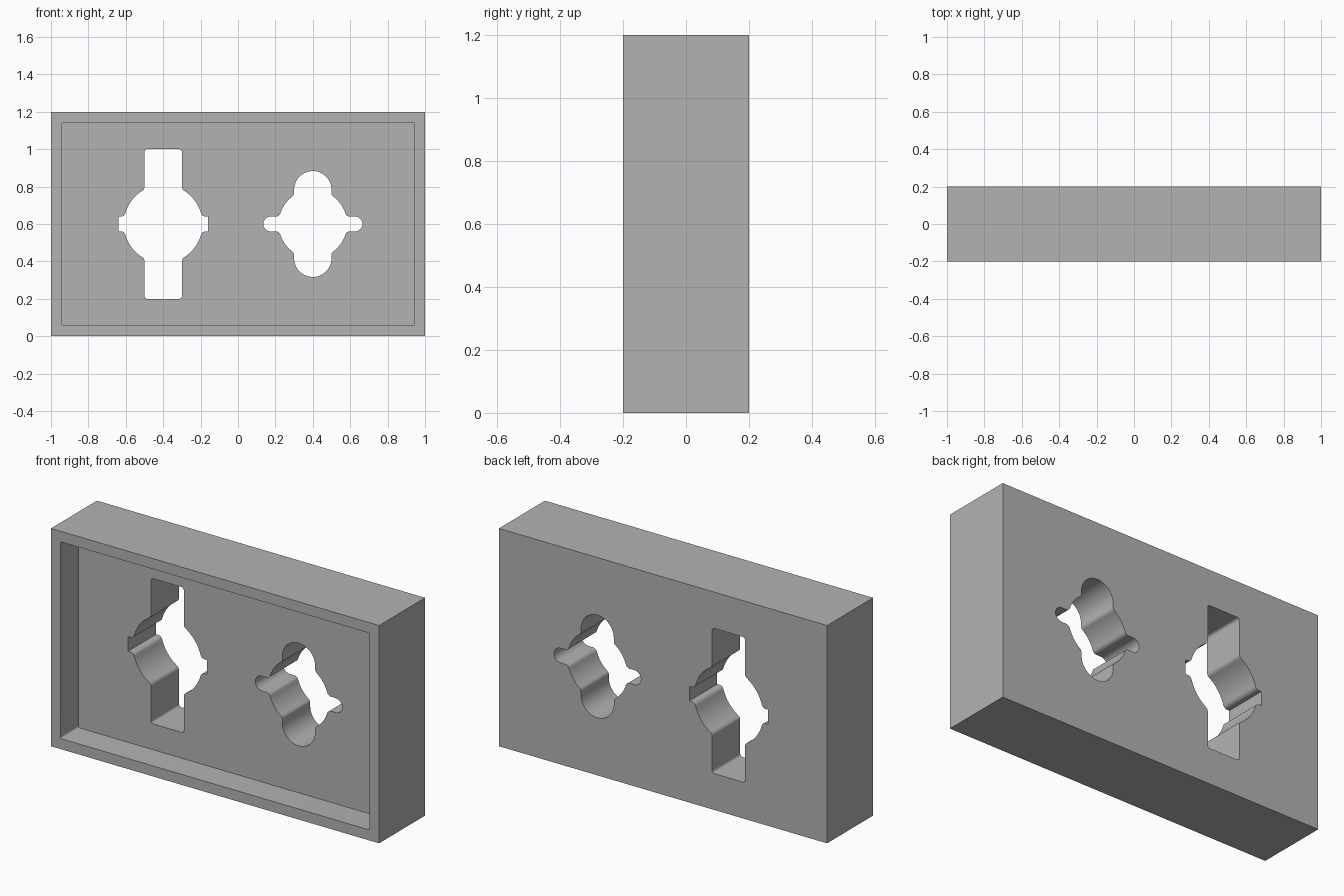
import bpy
import bmesh
from math import pi, sqrt, cos, sin, atan2, hypot

if "Cube" in bpy.data.objects:
    bpy.data.objects.remove(bpy.data.objects["Cube"], do_unlink=True)

grey = bpy.data.materials.new("plain grey")
grey.use_nodes = True
colour = (0.45, 0.45, 0.45, 1)
grey.diffuse_color = colour
grey.node_tree.nodes["Principled BSDF"].inputs["Base Color"].default_value = colour


def arc(cx, cz, r, start, end, steps=8):
    return [(cx + r * cos(start + (end - start) * i / steps),
             cz + r * sin(start + (end - start) * i / steps)) for i in range(steps + 1)]


def mirrored_loop(quarter):
    """Mirror a quarter outline, running from +x to +z, into a closed loop."""
    half = quarter + [(-x, z) for x, z in reversed(quarter)]
    loop = []
    for p in half + [(-x, -z) for x, z in half]:
        if not loop or hypot(p[0] - loop[-1][0], p[1] - loop[-1][1]) > 1e-4:
            loop.append(p)
    if hypot(loop[0][0] - loop[-1][0], loop[0][1] - loop[-1][1]) < 1e-4:
        loop.pop()
    return loop


def rounded_rectangle(w, h, r):
    return mirrored_loop(arc(w - r, h - r, r, 0, pi / 2, 4))


def cross_hole(r, side, side_w, side_r, tall, tall_w, tall_r, fillet=0.025):
    """Round hole with two pairs of arms, blended by fillets."""
    d = r + fillet
    ax, az = sqrt(d * d - (side_w + fillet) ** 2), side_w + fillet
    bx, bz = tall_w + fillet, sqrt(d * d - (tall_w + fillet) ** 2)
    a, b = atan2(az, ax), atan2(bz, bx)
    quarter = arc(side - side_r, side_w - side_r, side_r, 0, pi / 2)
    quarter += arc(ax, az, fillet, -pi / 2, a - pi)
    quarter += arc(0, 0, r, a, b, 12)
    quarter += arc(bx, bz, fillet, b - pi, -pi)
    quarter += arc(tall_w - tall_r, tall - tall_r, tall_r, 0, pi / 2, 12)
    return mirrored_loop(quarter)


def prism(name, outline, x, y0, y1):
    """Extrude an outline, centred on (x, 0.6), from y0 to y1."""
    bm = bmesh.new()
    face = bm.faces.new([bm.verts.new((x + px, y0, 0.6 + pz)) for px, pz in outline])
    moved = bmesh.ops.extrude_face_region(bm, geom=[face])["geom"]
    bmesh.ops.translate(bm, vec=(0, y1 - y0, 0),
                        verts=[v for v in moved if isinstance(v, bmesh.types.BMVert)])
    bmesh.ops.recalc_face_normals(bm, faces=bm.faces)
    mesh = bpy.data.meshes.new(name)
    bm.to_mesh(mesh)
    bm.free()
    mesh.materials.append(grey)
    obj = bpy.data.objects.new(name, mesh)
    bpy.context.collection.objects.link(obj)
    return obj


# Solid block
block = prism("recessed_block", [(1, -0.6), (1, 0.6), (-1, 0.6), (-1, -0.6)], 0, -0.2, 0.2)

# Front recess and the two shaped through holes
cutters = [
    prism("recess_cutter", rounded_rectangle(0.943, 0.542, 0.01), 0, -0.3, -0.043),
    prism("slotted_hole_cutter",
          cross_hole(0.21, 0.24, 0.04, 0.003, 0.4, 0.1, 0.015), -0.4, -0.3, 0.3),
    prism("rounded_hole_cutter",
          cross_hole(0.183, 0.265, 0.04, 0.04, 0.283, 0.1, 0.1), 0.4, -0.3, 0.3),
]
bpy.context.view_layer.objects.active = block
for cutter in cutters:
    cutter.hide_render = True
    cut = block.modifiers.new(cutter.name, "BOOLEAN")
    cut.operation = "DIFFERENCE"
    cut.solver = "EXACT"
    cut.object = cutter
    bpy.ops.object.modifier_apply(modifier=cut.name)
    bpy.data.objects.remove(cutter, do_unlink=True)

# Smooth the curved hole walls while keeping the edges sharp
bpy.ops.object.select_all(action="DESELECT")
block.select_set(True)
bpy.ops.object.shade_smooth_by_angle(angle=pi / 6)
